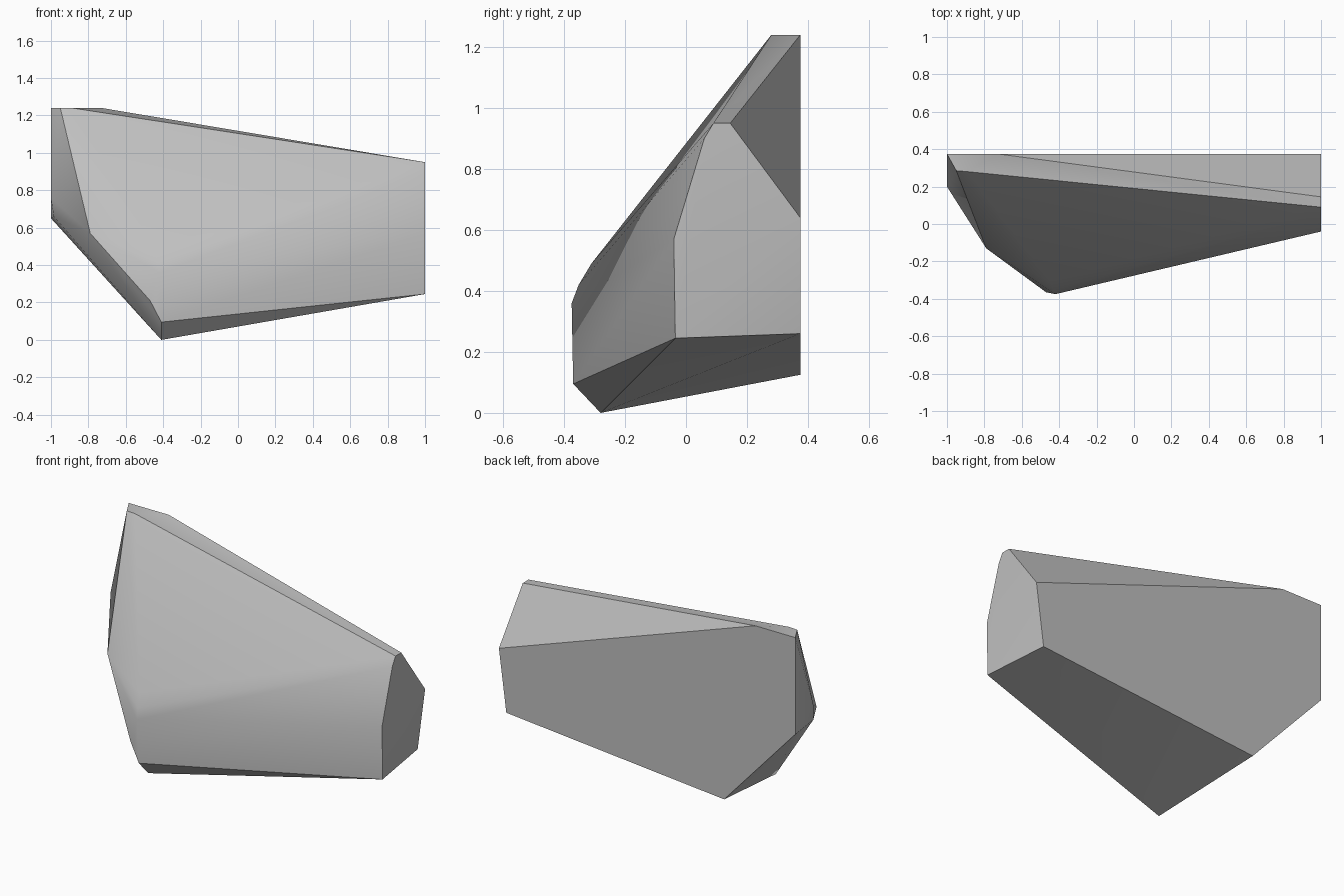
import bpy, bmesh, math

cube = bpy.data.objects.get("Cube")
if cube:
    bpy.data.objects.remove(cube)

# Corner points of the faceted boulder, grouped by region
right_end = [(1, -.035, .245), (1, -.04, .57), (1, .06, .90), (1, .09, .95),
             (1, .145, .95), (1, .375, .64), (.95, .375, .26)]
flat_back = [(-.52, .375, .125), (-1, .375, .65), (-1, .375, 1.24), (-.73, .375, 1.24)]
peak = [(-.95, .285, 1.24), (-.89, .28, 1.24)]
left_side = [(-1, .2, .76), (-.985, .18, .66), (-.79, -.13, .57)]
front_nose = [(-.41, -.28, 0), (-.41, -.37, .095), (-.47, -.365, .21),
              (-.42, -.375, .36), (-.43, -.352, .42), (-.45, -.31, .49)]

# Wrap the corners in a convex shell and merge coplanar triangles
bm = bmesh.new()
for p in right_end + flat_back + peak + left_side + front_nose:
    bm.verts.new(p)
bmesh.ops.convex_hull(bm, input=bm.verts)
bmesh.ops.dissolve_limit(bm, angle_limit=math.radians(1), verts=bm.verts, edges=bm.edges)
bmesh.ops.recalc_face_normals(bm, faces=bm.faces)
mesh = bpy.data.meshes.new("boulder")
bm.to_mesh(mesh)
bm.free()
boulder = bpy.data.objects.new("boulder", mesh)
bpy.context.collection.objects.link(boulder)

# Plain stone colour
stone = bpy.data.materials.new("stone_grey")
stone.use_nodes = True
colour = (.52, .52, .52, 1)
stone.diffuse_color = colour
stone.node_tree.nodes["Principled BSDF"].inputs["Base Color"].default_value = colour
mesh.materials.append(stone)

# Soft front folds, hard chipped edges
bpy.ops.object.select_all(action="DESELECT")
boulder.select_set(True)
bpy.context.view_layer.objects.active = boulder
bpy.ops.object.shade_smooth_by_angle(angle=math.radians(30))
